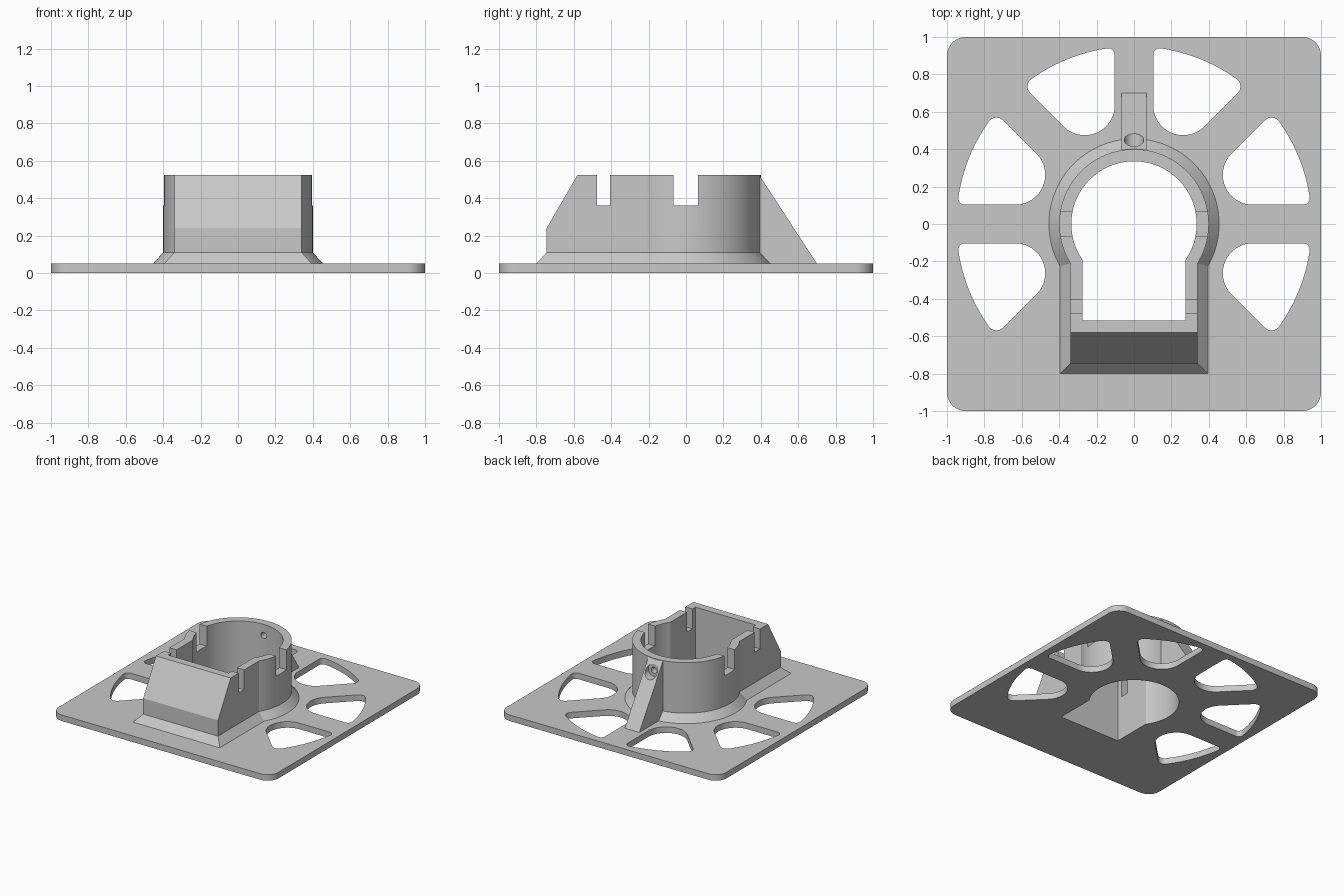
import bpy, bmesh
from math import sin, cos, pi, radians, sqrt, asin, atan2
from mathutils import Vector

default = bpy.data.objects.get("Cube")
if default:
    bpy.data.objects.remove(default)

GREY = (0.58, 0.58, 0.58, 1)
grey = bpy.data.materials.new("light grey")
grey.use_nodes = True
grey.diffuse_color = GREY
grey.node_tree.nodes["Principled BSDF"].inputs["Base Color"].default_value = GREY

PLATE = 0.05     # plate thickness
TOP = 0.525      # housing height


def finish(name, bm):
    bmesh.ops.recalc_face_normals(bm, faces=bm.faces)
    mesh = bpy.data.meshes.new(name)
    bm.to_mesh(mesh)
    bm.free()
    mesh.materials.append(grey)
    obj = bpy.data.objects.new(name, mesh)
    bpy.context.collection.objects.link(obj)
    return obj


def loft(name, rings):
    """Closed solid through rings of equal point count."""
    bm = bmesh.new()
    rows = [[bm.verts.new(p) for p in ring] for ring in rings]
    for low, high in zip(rows, rows[1:]):
        for i in range(len(low)):
            j = (i + 1) % len(low)
            bm.faces.new((low[i], low[j], high[j], high[i]))
    bm.faces.new(rows[0])
    bm.faces.new(rows[-1])
    return finish(name, bm)


def prism_z(name, outline, low, high):
    return loft(name, [[(x, y, z) for x, y in outline] for z in (low, high)])


def prism_x(name, profile, half):
    return loft(name, [[(x, y, z) for y, z in profile] for x in (-half, half)])


def rod(name, start, end, radius, sides=32):
    start, end = Vector(start), Vector(end)
    axis = end - start
    bm = bmesh.new()
    bmesh.ops.create_cone(bm, cap_ends=True, segments=sides, radius1=radius,
                          radius2=radius, depth=axis.length)
    turn = axis.to_track_quat('Z', 'Y').to_matrix().to_4x4()
    turn.translation = (start + end) / 2
    bm.transform(turn)
    return finish(name, bm)


def combine(target, others, operation='DIFFERENCE', keep=False):
    for other in others:
        mod = target.modifiers.new("combine", 'BOOLEAN')
        mod.operation, mod.solver, mod.object = operation, 'EXACT', other
        bpy.context.view_layer.update()
        graph = bpy.context.evaluated_depsgraph_get()
        mesh = bpy.data.meshes.new_from_object(target.evaluated_get(graph))
        target.modifiers.clear()
        target.data = mesh
        if not keep:
            bpy.data.objects.remove(other)


def arc(cx, cy, r, a0, a1, steps):
    angles = [a0 + (a1 - a0) * i / steps for i in range(steps + 1)]
    return [(cx + r * cos(a), cy + r * sin(a)) for a in angles]


def keyhole(radius, half, front):
    """Round outline with a straight-sided box running to the front."""
    a = atan2(-sqrt(radius ** 2 - half ** 2), half)
    return arc(0, 0, radius, a, pi - a, 96) + [(-half, front), (half, front)]


def window():
    """Rounded triangle between two spokes 45 degrees apart."""
    rim, gap, r1, r2 = 0.95, 0.103, 0.035, 0.05
    fillet = 0.16
    inner = (gap * (1 + sqrt(2)) + fillet / sin(pi / 8) * cos(pi / 8), gap + fillet)
    tip_x = sqrt((rim - r1) ** 2 - (gap + r1) ** 2)
    a1 = atan2(gap + r1, tip_x)
    a2 = pi / 4 - asin((gap + r2) / (rim - r2))
    return (arc(*inner, fillet, 0.75 * pi, 1.5 * pi, 20)
            + arc(tip_x, gap + r1, r1, -pi / 2, a1, 8)
            + arc(0, 0, rim, a1, a2, 20)[1:-1]
            + arc((rim - r2) * cos(a2), (rim - r2) * sin(a2), r2, a2, 0.75 * pi, 8))


# Central opening shared by the plate and the housing
opening = prism_z("opening_cutter", keyhole(0.335, 0.275, -0.515), -0.1, 0.7)

# Base plate with rounded corners, six windows and a ring of screw holes
corners = []
for i, (sx, sy) in enumerate([(1, 1), (-1, 1), (-1, -1), (1, -1)]):
    corners += arc(0.9 * sx, 0.9 * sy, 0.1, i * pi / 2, (i + 1) * pi / 2, 12)
plate = prism_z("base_plate", corners, 0, PLATE)
cutters = []
shape = window()
for sx, sy, swap in [(1, 1, 0), (1, -1, 0), (-1, 1, 0), (-1, -1, 0), (1, 1, 1), (-1, 1, 1)]:
    outline = [(sx * y, sy * x) if swap else (sx * x, sy * y) for x, y in shape]
    cutters.append(prism_z("window_cutter", outline, -0.1, 0.2))
for i in range(8):
    x, y = 0.835 * cos(i * pi / 4), 0.835 * sin(i * pi / 4)
    cutters.append(rod("screw_cutter", (x, y, -0.1), (x, y, 0.2), 0.028))
combine(plate, cutters)
combine(plate, [opening], keep=True)

# Housing wall with a flared foot
wall = keyhole(0.40, 0.34, -0.745)
foot = keyhole(0.455, 0.395, -0.80)
housing = loft("housing", [[(x, y, z) for x, y in ring]
                           for ring, z in ((foot, PLATE), (wall, 0.11), (wall, TOP))])

# Rear bracing rib
rib = prism_x("rear_rib", [(0.36, PLATE), (0.70, PLATE), (0.394, 0.52), (0.36, 0.52)], 0.066)
combine(housing, [rib], 'UNION')
combine(housing, [opening])

# Sloped front face, notches in the side walls
cutters = [prism_x("slope_cutter", [(-0.803, 0.14), (-0.95, 0.14),
                                    (-0.95, 0.625), (-0.522, 0.625)], 0.6)]
for back, front in ((-0.475, -0.405), (-0.068, 0.065)):
    cutters.append(prism_x("notch_cutter", [(back, 0.362), (front, 0.362),
                                            (front, 0.7), (back, 0.7)], 0.6))

# Four holes drilled square to the sloped face
drill = Vector((0, cos(radians(30)), -sin(radians(30))))
for x in (-0.25, -0.093, 0.085, 0.24):
    spot = Vector((x, -0.66, 0.387))
    cutters.append(rod("front_hole_cutter", spot - drill * 0.15, spot + drill * 0.25, 0.027))

# Counterbored screw hole through the rib and rear wall
cutters.append(rod("counterbore_cutter", (0, 0.415, 0.435), (0, 0.75, 0.435), 0.052))
cutters.append(rod("rear_hole_cutter", (0, 0.25, 0.435), (0, 0.5, 0.435), 0.025))
combine(housing, cutters)

# Smooth the curved walls, keep edges crisp
bpy.ops.object.select_all(action='DESELECT')
for obj in (plate, housing):
    obj.select_set(True)
bpy.context.view_layer.objects.active = plate
bpy.ops.object.shade_smooth_by_angle(angle=radians(20))
